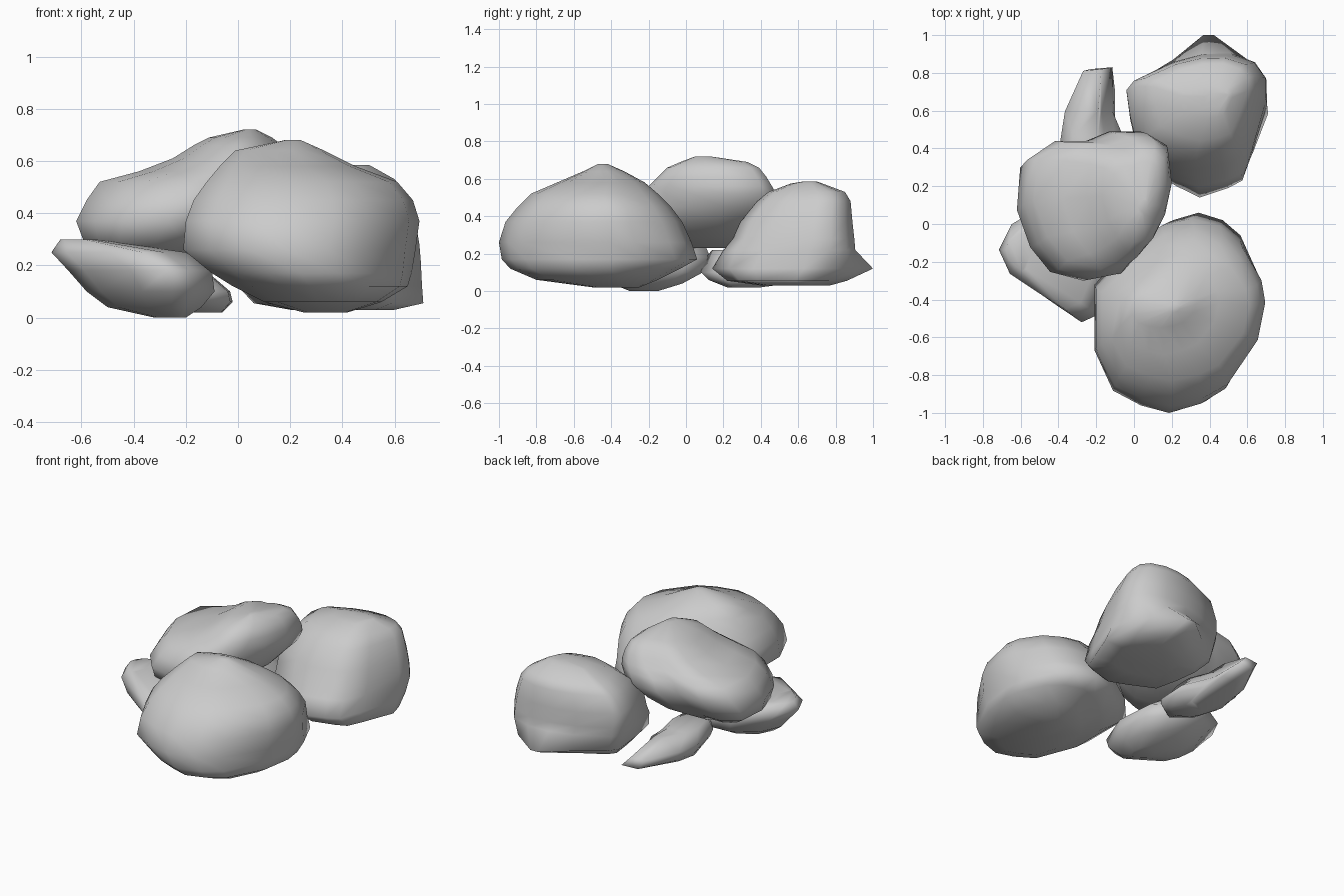
import bpy, bmesh


def normalise(outline):
    xs, ys = [p[0] for p in outline], [p[1] for p in outline]
    return [((x - min(xs)) / (max(xs) - min(xs)),
             (y - min(ys)) / (max(ys) - min(ys))) for x, y in outline]


def rock(name, outline, rows, upper=None, upper_from=9):
    """Loft a plan outline through levels (z, x min, x max, y min, y max).
    An optional second outline shapes the upper levels."""
    low, high = normalise(outline), normalise(upper or outline)
    bm = bmesh.new()
    rings = [[bm.verts.new((x0 + u * (x1 - x0), y0 + v * (y1 - y0), z))
              for u, v in (high if z >= upper_from else low)]
             for z, x0, x1, y0, y1 in rows]
    n = len(low)
    for lo, hi in zip(rings, rings[1:]):
        for i in range(n):
            j = (i + 1) % n
            bm.faces.new((lo[i], lo[j], hi[j], hi[i]))
    bm.faces.new(rings[0])
    bm.faces.new(rings[-1])
    bmesh.ops.recalc_face_normals(bm, faces=bm.faces)
    for f in bm.faces:
        f.smooth = True
    mesh = bpy.data.meshes.new(name)
    bm.to_mesh(mesh)
    bm.free()
    bpy.context.collection.objects.link(bpy.data.objects.new(name, mesh))


# Large boulder at the front right
rock("large_front_rock",
     [(.31, .06), (.46, .02), (.57, -.06), (.67, -.25), (.69, -.38), (.65, -.6), (.49, -.86),
      (.36, -.94), (.19, -.99), (.04, -.95), (-.11, -.87), (-.21, -.65), (-.21, -.3),
      (-.05, -.12), (.15, .02)],
     [(.02, .25, .42, -.5, -.25), (.06, .1, .55, -.8, -.15), (.12, -.02, .65, -.94, -.03),
      (.17, -.1, .665, -.985, .06), (.26, -.21, .68, -1, .03), (.37, -.2, .695, -.965, -.02),
      (.45, -.17, .67, -.9, -.08), (.52, -.12, .61, -.83, -.15), (.58, -.07, .45, -.69, -.22),
      (.64, -.01, .33, -.55, -.33), (.68, .18, .24, -.47, -.42)])

# Boulder at the back right: pointed toe low down, squarer shoulders above
rock("back_right_rock",
     [(.33, .14), (.49, .19), (.57, .23), (.62, .36), (.71, .63), (.68, .76), (.6, .87),
      (.41, 1), (.35, 1), (.18, .87), (0, .75), (-.04, .69), (-.02, .5), (.02, .3), (.2, .2)],
     [(.03, .2, .6, .4, .77), (.055, .06, .71, .22, .86), (.12, 0, .705, .14, 1),
      (.22, -.03, .7, .2, .905), (.28, -.04, .695, .25, .9), (.37, -.04, .68, .29, .89),
      (.48, .02, .64, .38, .88), (.53, .1, .6, .44, .85), (.575, .25, .52, .56, .73),
      (.585, .37, .5, .62, .7)],
     upper=[(.33, .16), (.47, .19), (.56, .23), (.62, .38), (.69, .63), (.69, .75), (.63, .84),
            (.5, .89), (.35, .885), (.2, .84), (.0, .73), (-.04, .67), (-.02, .5), (.02, .3),
            (.2, .2)], upper_from=.19)

# Tilted slab resting on top at the left
rock("tilted_upper_rock",
     [(-.6, .34), (-.44, .44), (-.26, .44), (-.13, .49), (.05, .49), (.17, .42), (.2, .2),
      (.15, 0), (.06, -.15), (-.06, -.27), (-.22, -.3), (-.42, -.25), (-.54, -.11), (-.62, .1)],
     [(.23, -.5, -.2, -.1, .25), (.29, -.59, -.02, -.25, .36), (.37, -.62, .1, -.3, .44),
      (.45, -.58, .17, -.29, .49), (.52, -.53, .2, -.24, .48), (.56, -.38, .2, -.2, .46),
      (.61, -.25, .19, -.15, .43), (.66, -.17, .17, -.1, .39), (.69, -.11, .13, -.03, .33),
      (.72, .02, .07, .05, .13)])

# Small flat stone at the left
rock("small_left_rock",
     [(-.72, -.15), (-.65, -.3), (-.45, -.43), (-.3, -.52), (-.2, -.48), (-.1, -.25),
      (-.12, 0), (-.25, .13), (-.45, .12), (-.64, .01)],
     [(0, -.32, -.2, -.3, -.15), (.04, -.5, -.14, -.4, -.02), (.1, -.58, -.09, -.47, .09),
      (.18, -.65, -.1, -.52, .13), (.25, -.715, -.2, -.45, .1), (.3, -.68, -.55, -.25, -.05)])

# Small narrow stone at the back
rock("small_back_rock",
     [(-.24, .82), (-.12, .83), (-.12, .6), (-.03, .4), (-.04, .2), (-.2, .08),
      (-.33, .2), (-.39, .44), (-.36, .6)],
     [(.02, -.25, -.06, .22, .4), (.06, -.34, -.02, .12, .7), (.1, -.37, -.03, .08, .83),
      (.16, -.39, -.1, .09, .82), (.22, -.34, -.14, .14, .6)])
